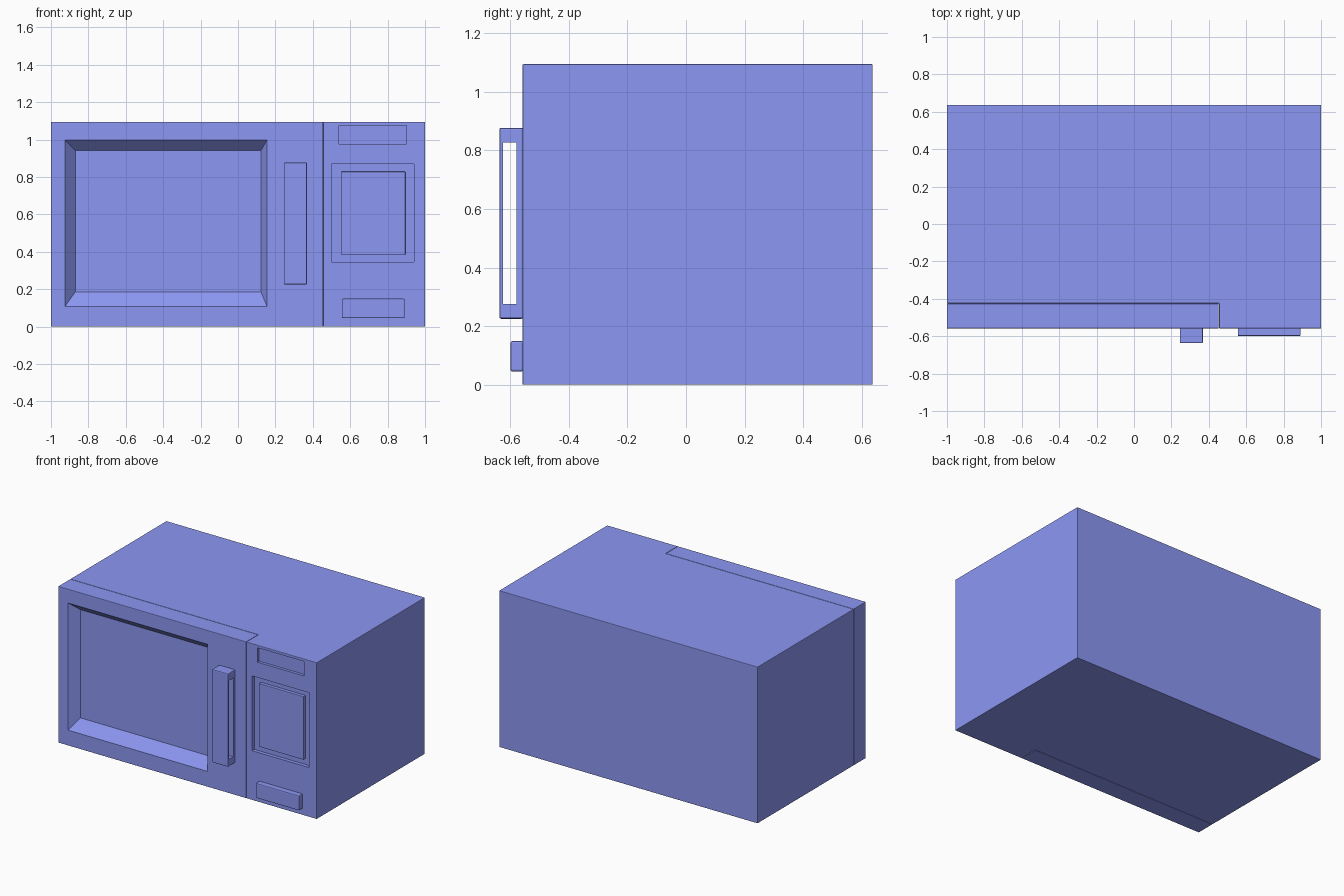
import bpy, bmesh

if "Cube" in bpy.data.objects:
    bpy.data.objects.remove(bpy.data.objects["Cube"])

FRONT = -0.558   # face plane of door and control panel
TOP = 1.094

blue = bpy.data.materials.new("blue_enamel")
blue.diffuse_color = (0.264, 0.313, 0.9, 1)
blue.use_nodes = True
blue.node_tree.nodes["Principled BSDF"].inputs["Base Color"].default_value = blue.diffuse_color


def finish(name, bm):
    bmesh.ops.recalc_face_normals(bm, faces=bm.faces)
    mesh = bpy.data.meshes.new(name)
    bm.to_mesh(mesh)
    bm.free()
    mesh.materials.append(blue)
    obj = bpy.data.objects.new(name, mesh)
    bpy.context.collection.objects.link(obj)
    return obj


def extrude(name, points, vec):
    bm = bmesh.new()
    face = bm.faces.new([bm.verts.new(p) for p in points])
    geo = bmesh.ops.extrude_face_region(bm, geom=[face])["geom"]
    bmesh.ops.translate(bm, vec=vec, verts=[v for v in geo if isinstance(v, bmesh.types.BMVert)])
    return finish(name, bm)


def block(name, y0, y1, rect, back=None):
    """Block between y0 and y1; rect = (x0, x1, z0, z1), optional other rect at the back."""
    bm = bmesh.new()
    rings = []
    for y, (x0, x1, z0, z1) in ((y0, rect), (y1, back or rect)):
        rings.append([bm.verts.new(p) for p in ((x0, y, z0), (x1, y, z0), (x1, y, z1), (x0, y, z1))])
    a, b = rings
    bm.faces.new(a)
    bm.faces.new(b[::-1])
    for i in range(4):
        j = (i + 1) % 4
        bm.faces.new((a[j], a[i], b[i], b[j]))
    return finish(name, bm)


def apply(obj, mod):
    bpy.context.view_layer.objects.active = obj
    bpy.ops.object.modifier_apply(modifier=mod.name)


def cut(obj, cutter):
    mod = obj.modifiers.new("cut", 'BOOLEAN')
    mod.operation = 'DIFFERENCE'
    mod.solver = 'EXACT'
    mod.object = cutter
    apply(obj, mod)
    bpy.data.objects.remove(cutter)


def bevel(obj, width):
    mod = obj.modifiers.new("soft_edges", 'BEVEL')
    mod.width = width
    mod.segments = 2
    mod.limit_method = 'ANGLE'
    apply(obj, mod)


# Casing: L-shaped plan, with the control panel reaching forward beside the door
plan = [(-1, 0.637), (-1, -0.424), (0.455, -0.424), (0.455, FRONT), (1, FRONT), (1, 0.637)]
casing = extrude("casing", [(x, y, 0) for x, y in plan], (0, 0, TOP))
bevel(casing, 0.003)

# Display and keypad recesses
cut(casing, block("display_cutter", -0.65, FRONT + 0.02, (0.54, 0.90, 0.975, 1.076)))
cut(casing, block("keypad_cutter", -0.65, FRONT + 0.025, (0.50, 0.94, 0.345, 0.868)))

# Door with sloped window recess (cutter continues the slope past the front face)
door = block("door", FRONT, -0.426, (-1, 0.453, 0, TOP))
bevel(door, 0.003)
depth = 0.06
outer = (-0.925, 0.155, 0.108, 0.997)
inner = (-0.87, 0.123, 0.185, 0.942)
beyond = tuple(2 * o - i for o, i in zip(outer, inner))
cut(door, block("window_cutter", FRONT - depth, FRONT + depth, beyond, inner))

# Door handle with a finger slot running sideways through it
handle = block("door_handle", -0.637, FRONT + 0.003, (0.245, 0.369, 0.225, 0.877))
bevel(handle, 0.006)
cut(handle, block("slot_cutter", -0.625, -0.579, (0.2, 0.42, 0.276, 0.826)))

# Raised keypad and opening button
keypad = block("keypad", FRONT + 0.003, FRONT + 0.03, (0.55, 0.895, 0.385, 0.828))
bevel(keypad, 0.003)
button = block("open_button", -0.599, FRONT + 0.003, (0.555, 0.891, 0.045, 0.149))
bevel(button, 0.006)
